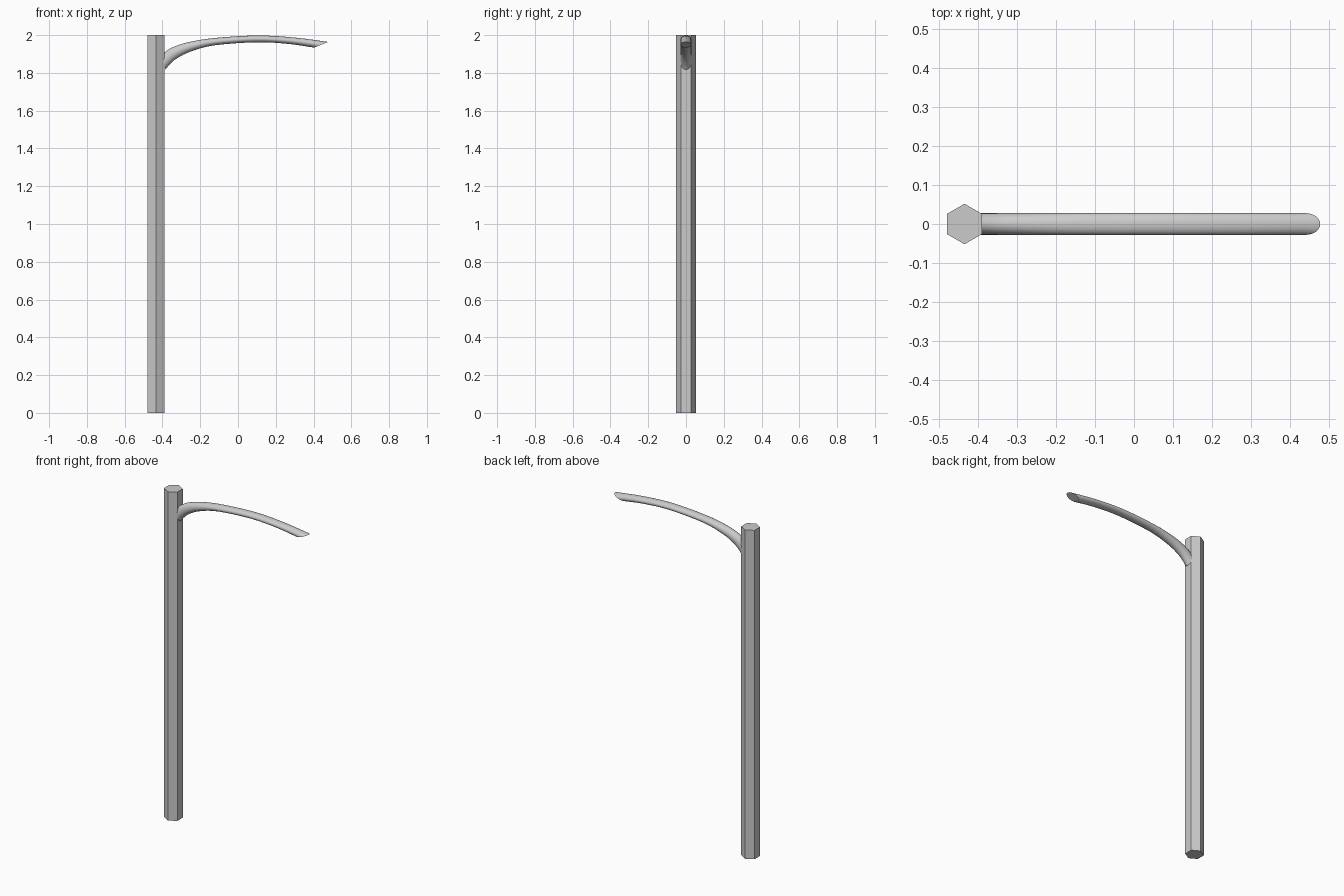
import bpy, bmesh, math
from mathutils import Vector

if "Cube" in bpy.data.objects:
    bpy.data.objects.remove(bpy.data.objects["Cube"])

# Hexagonal post
bpy.ops.mesh.primitive_cylinder_add(vertices=6, radius=0.052, depth=2, location=(-0.435, 0, 1))
post = bpy.context.object
post.name = "post"

# Curved arm: (lower x, lower z, upper x, upper z) of each oval section
SECTIONS = [(-0.383, 1.818, -0.412, 1.892), (-0.365, 1.841, -0.385, 1.912),
            (-0.325, 1.876, -0.345, 1.936), (-0.250, 1.913, -0.265, 1.962),
            (-0.124, 1.946, -0.130, 1.984), (0.10, 1.962, 0.10, 1.998),
            (0.27, 1.953, 0.30, 1.987), (0.402, 1.934, 0.478, 1.964)]
HALF_WIDTH = 0.028
SIDES = 24


def spline(points, steps):
    """Catmull-Rom samples through 4D section points."""
    pts = [Vector(p) for p in points]
    pts = [2 * pts[0] - pts[1]] + pts + [2 * pts[-1] - pts[-2]]
    out = []
    for a, b, c, d in zip(pts, pts[1:], pts[2:], pts[3:]):
        for i in range(steps):
            t = i / steps
            out.append(0.5 * (2 * b + (c - a) * t + (2 * a - 5 * b + 4 * c - d) * t ** 2
                              + (3 * b - a - 3 * c + d) * t ** 3))
    return out + [pts[-2]]


bm = bmesh.new()
rings = []
for lx, lz, ux, uz in spline(SECTIONS, 4):
    low, up = Vector((lx, 0, lz)), Vector((ux, 0, uz))
    mid, half = (low + up) / 2, (up - low) / 2
    ring = []
    for k in range(SIDES):
        a = 2 * math.pi * k / SIDES
        ring.append(bm.verts.new(mid + half * math.cos(a) + Vector((0, HALF_WIDTH * math.sin(a), 0))))
    rings.append(ring)
for r, s in zip(rings, rings[1:]):
    for k in range(SIDES):
        n = (k + 1) % SIDES
        bm.faces.new((r[k], r[n], s[n], s[k]))
bm.faces.new(rings[0])
bm.faces.new(rings[-1])
bmesh.ops.recalc_face_normals(bm, faces=bm.faces)
mesh = bpy.data.meshes.new("curved_arm")
bm.to_mesh(mesh)
bm.free()
arm = bpy.data.objects.new("curved_arm", mesh)
bpy.context.collection.objects.link(arm)
bpy.ops.object.select_all(action='DESELECT')
arm.select_set(True)
bpy.context.view_layer.objects.active = arm
bpy.ops.object.shade_smooth_by_angle(angle=math.radians(35))
